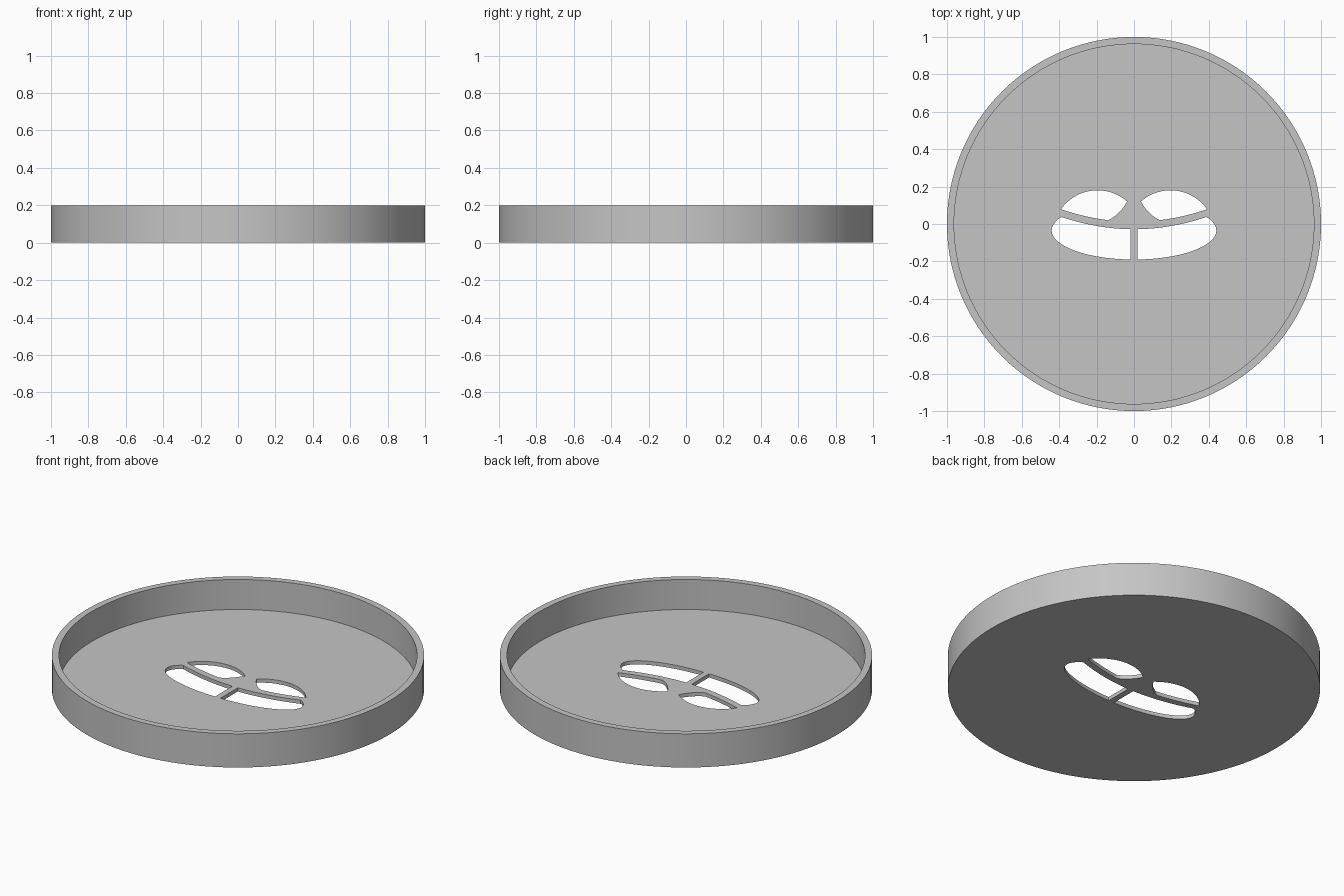
import bpy, bmesh, math

cube = bpy.data.objects.get("Cube")
if cube:
    bpy.data.objects.remove(cube, do_unlink=True)

SEGMENTS = 128
FLOOR = 0.022
HEIGHT = 0.2
INNER = 0.962

grey = bpy.data.materials.new("matte grey")
grey.use_nodes = True
colour = (0.56, 0.56, 0.56, 1)
grey.diffuse_color = colour
grey.node_tree.nodes["Principled BSDF"].inputs["Base Color"].default_value = colour


def mesh_object(name, bm):
    bmesh.ops.recalc_face_normals(bm, faces=bm.faces)
    mesh = bpy.data.meshes.new(name)
    bm.to_mesh(mesh)
    bm.free()
    mesh.materials.append(grey)
    obj = bpy.data.objects.new(name, mesh)
    bpy.context.collection.objects.link(obj)
    return obj


def span(a, b, n=24):
    return [a + (b - a) * i / n for i in range(n + 1)]


def prism(name, outline, z0, z1):
    bm = bmesh.new()
    face = bm.faces.new([bm.verts.new((x, y, z0)) for x, y in outline])
    up = bmesh.ops.extrude_face_region(bm, geom=[face])["geom"]
    verts = [v for v in up if isinstance(v, bmesh.types.BMVert)]
    bmesh.ops.translate(bm, verts=verts, vec=(0, 0, z1 - z0))
    return mesh_object(name, bm)


# Dish: one profile of rings, capped above and below the floor
bm = bmesh.new()
rings = []
for r, z in ((1, 0), (1, HEIGHT), (INNER, HEIGHT), (INNER, FLOOR)):
    rings.append([bm.verts.new((r * math.cos(a), r * math.sin(a), z))
                  for a in (math.tau * i / SEGMENTS for i in range(SEGMENTS))])
for low, high in zip(rings, rings[1:]):
    for i in range(SEGMENTS):
        j = (i + 1) % SEGMENTS
        bm.faces.new((low[i], low[j], high[j], high[i]))
bm.faces.new(rings[0])
bm.faces.new(rings[-1])
dish = mesh_object("round_dish", bm)

# Upper opening: round top, sagging lower edge, curved inner end
upper = [(x, -0.06 + math.sqrt(0.24 ** 2 - (x - 0.195) ** 2))
         for x in span(0.037, 0.39)]
upper += [(x, 0.012 + 0.44 * x * x) for x in span(0.39, 0.14)]
for t in span(0, 1, 10)[1:-1]:
    s = 1 - t
    upper.append((s * s * 0.14 + 2 * s * t * 0.08 + t * t * 0.037,
                  s * s * 0.02 + 2 * s * t * 0.045 + t * t * 0.12))

# Lower opening: half ellipse trimmed by a parallel sagging edge
lower = [(x, -0.028 + 0.44 * x * x) for x in span(0.018, 0.385)]
lower += [(0.44 * math.cos(a), -0.035 + 0.155 * math.sin(a))
          for a in span(0.46, -math.pi / 2 + 0.041, 40)]

# Cut both openings on each side
for label, outline in (("upper", upper), ("lower", lower)):
    for side, sign in (("left", 1), ("right", -1)):
        cutter = prism(f"{side}_{label}_cutter",
                       [(sign * x, y) for x, y in outline], -0.05, 0.1)
        cutter.hide_render = True
        cut = dish.modifiers.new(f"{side} {label} opening", "BOOLEAN")
        cut.operation = "DIFFERENCE"
        cut.solver = "EXACT"
        cut.object = cutter
        bpy.context.view_layer.objects.active = dish
        bpy.ops.object.modifier_apply(modifier=cut.name)
        bpy.data.objects.remove(cutter, do_unlink=True)

# Smooth walls with crisp rims
bpy.ops.object.select_all(action="DESELECT")
dish.select_set(True)
bpy.context.view_layer.objects.active = dish
bpy.ops.object.shade_smooth_by_angle(angle=math.radians(30))
